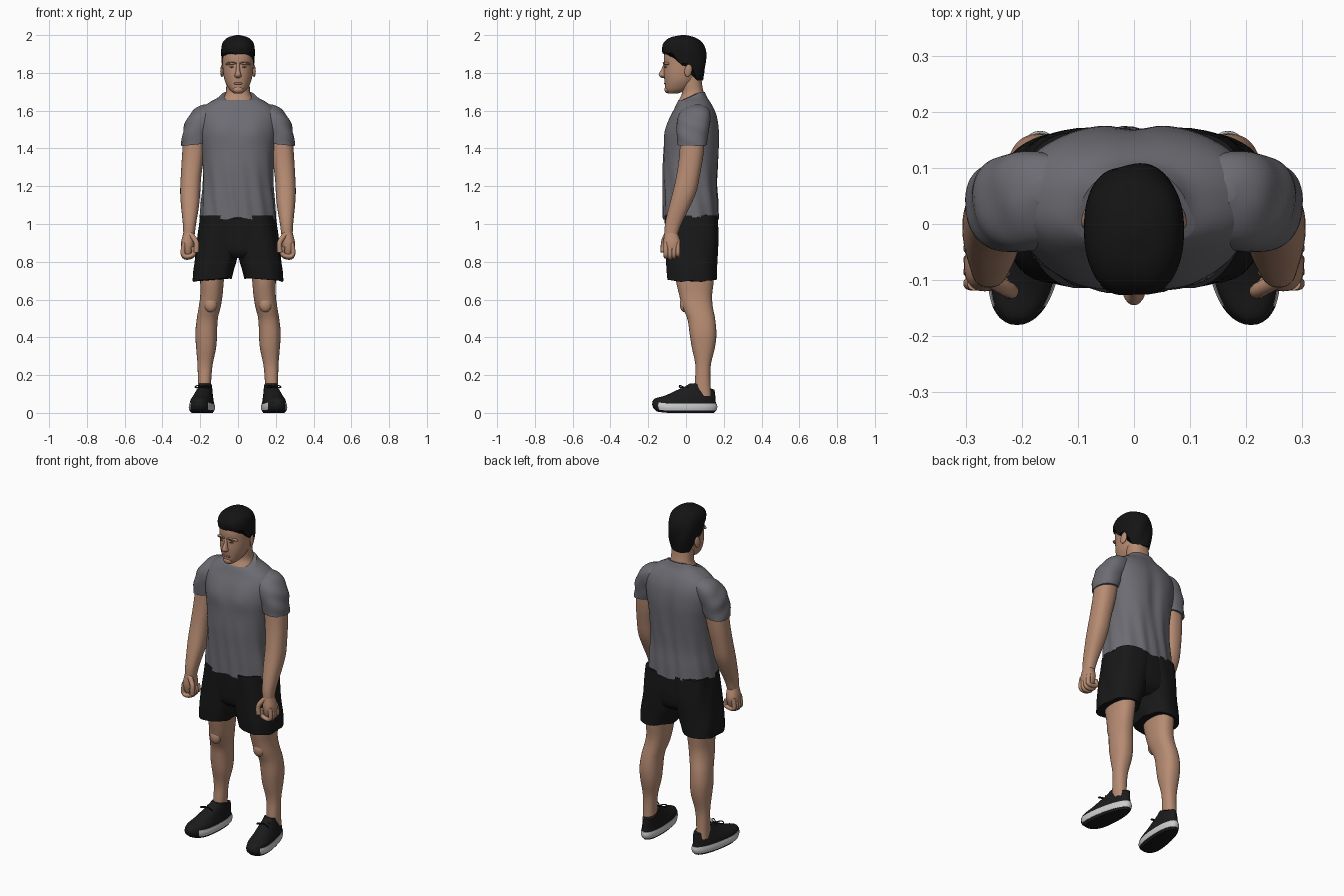
import bpy, bmesh, math
from mathutils import Vector

if "Cube" in bpy.data.objects:
    bpy.data.objects.remove(bpy.data.objects["Cube"], do_unlink=True)


def material(name, r, g, b):
    m = bpy.data.materials.new(name)
    m.use_nodes = True
    m.diffuse_color = (r, g, b, 1)
    shader = m.node_tree.nodes["Principled BSDF"]
    shader.inputs["Base Color"].default_value = (r, g, b, 1)
    shader.inputs["Roughness"].default_value = 0.8
    return m


SKIN = material("skin", 0.47, 0.26, 0.17)
LIPS = material("lips", 0.36, 0.17, 0.12)
BROW = material("brow_brown", 0.1, 0.055, 0.035)
SHIRT = material("shirt_grey", 0.15, 0.15, 0.17)
CLOTH = material("shorts_black", 0.009, 0.009, 0.009)
HAIR = material("hair_black", 0.007, 0.007, 0.007)
SHOE = material("shoe_black", 0.011, 0.011, 0.012)
SOLE = material("sole_light_grey", 0.6, 0.6, 0.6)


def ramp(a, b, x):
    t = min(1, max(0, (x - a) / (b - a)))
    return t * t * (3 - 2 * t)


def bump(x, centre, width):
    return math.exp(-((x - centre) / width) ** 2)


def section(rings, z):
    """Smoothly interpolated extents (x0, x1, y0, y1) at height z."""
    last = len(rings) - 1
    i = max(0, min(last - 1, sum(r[0] <= z for r in rings) - 1))
    a, b = rings[i], rings[i + 1]
    h = b[0] - a[0]
    t = min(1, max(0, (z - a[0]) / h))

    def slope(k, j):
        p, q = rings[max(k - 1, 0)], rings[min(k + 1, last)]
        return (q[j] - p[j]) / (q[0] - p[0])
    s = t * t * (3 - 2 * t)
    return [a[j] * (1 - s) + b[j] * s + h * t * (1 - t)
            * ((1 - t) * slope(i, j) - t * slope(i + 1, j)) for j in range(1, 5)]


def finish(obj):
    bpy.ops.object.select_all(action="DESELECT")
    obj.select_set(True)
    bpy.context.view_layer.objects.active = obj
    if obj.type == "CURVE":
        bpy.ops.object.convert(target="MESH")
    bpy.ops.object.shade_smooth_by_angle(angle=math.radians(50))


def loft(name, mats, rings, n=2.3, rows=24, cols=48, side=1, lo=None, hi=None, warp=None, rule=None):
    """Stacked superellipses; lo and hi shift the end edges by facing (1 front, -1 back)."""
    bm = bmesh.new()
    grid = []
    for r in range(rows + 1):
        t = 0.5 - 0.5 * math.cos(math.pi * r / rows)
        row = []
        for c in range(cols):
            a = math.tau * c / cols
            ca, sa = math.cos(a), math.sin(a)
            z0 = rings[0][0] + (lo(-sa) if lo else 0)
            z1 = rings[-1][0] + (hi(-sa) if hi else 0)
            z = z0 + t * (z1 - z0)
            x0, x1, y0, y1 = section(rings, z)
            x = (x0 + x1) / 2 + (x1 - x0) / 2 * math.copysign(abs(ca) ** (2 / n), ca)
            y = (y0 + y1) / 2 + (y1 - y0) / 2 * math.copysign(abs(sa) ** (2 / n), sa)
            if warp:
                x, y, z = warp(x, y, z)
            row.append(bm.verts.new((x * side, y, z)))
        grid.append(row)
    for p, q in zip(grid, grid[1:]):
        for c in range(cols):
            d = (c + 1) % cols
            bm.faces.new((p[c], p[d], q[d], q[c]))
    bm.faces.new(grid[0])
    bm.faces.new(grid[-1])
    bmesh.ops.recalc_face_normals(bm, faces=bm.faces)
    if rule:
        for f in bm.faces:
            f.material_index = rule(f.calc_center_median())
    mesh = bpy.data.meshes.new(name)
    bm.to_mesh(mesh)
    bm.free()
    for m in mats:
        mesh.materials.append(m)
    obj = bpy.data.objects.new(name, mesh)
    bpy.context.collection.objects.link(obj)
    finish(obj)


def tube(name, mat, points, radius, side=1):
    data = bpy.data.curves.new(name, "CURVE")
    data.dimensions, data.bevel_depth, data.bevel_resolution = "3D", radius, 3
    data.use_fill_caps = True
    s = data.splines.new("NURBS")
    s.points.add(len(points) - 1)
    for p, (x, y, z) in zip(s.points, points):
        p.co = (x * side, y, z, 1)
    s.order_u, s.use_endpoint_u, s.resolution_u = 3, True, 6
    data.materials.append(mat)
    obj = bpy.data.objects.new(name, data)
    bpy.context.collection.objects.link(obj)
    finish(obj)


def blob(name, mat, loc, size, turn=(0, 0, 0)):
    bpy.ops.mesh.primitive_uv_sphere_add(segments=20, ring_count=12, location=loc, rotation=turn)
    obj = bpy.context.object
    obj.name, obj.scale = name, size
    obj.data.materials.append(mat)
    finish(obj)


def centred(rows):
    return [(z, -w, w, y0, y1) for z, w, y0, y1 in rows]


# Shirt body with chest, spine and hanging folds
def shirt_warp(x, y, z):
    a = math.atan2(y - 0.02, x)
    fold = 0.004 * math.sin(13 * a + 11 * z) * ramp(1.45, 1.1, z)
    x, y = x + fold * math.cos(a), y + fold * math.sin(a)
    if y < 0:
        y -= 0.01 * bump(abs(x), 0.085, 0.06) * bump(z, 1.5, 0.07)
    else:
        y -= 0.012 * bump(x, 0, 0.035) * bump(z, 1.4, 0.18)
    return x, y, z + 0.006 * math.sin(7 * a) * ramp(1.12, 1.03, z)


loft("shirt_body", [SHIRT], centred([
    (1.03, .2, -.12, .172), (1.1, .195, -.121, .17), (1.2, .186, -.122, .166), (1.3, .187, -.123, .171),
    (1.4, .195, -.118, .177), (1.48, .208, -.11, .178), (1.56, .213, -.086, .168), (1.61, .195, -.062, .15),
    (1.645, .15, -.046, .13), (1.67, .105, -.03, .113), (1.7, .076, -.01, .1)]),
    n=2.4, rows=48, cols=96, hi=lambda f: -.045 * ramp(-.6, .8, f), warp=shirt_warp)

# Shorts hips
loft("shorts_hips", [CLOTH], centred([
    (.82, .1, -.07, .12), (.85, .2, -.095, .155), (.92, .212, -.105, .168), (1.05, .194, -.112, .166)]), n=2.5)

# Neck and head
loft("neck", [SKIN], centred([
    (1.6, .12, -.05, .12), (1.65, .088, -.04, .107), (1.69, .066, -.022, .095), (1.74, .062, -.025, .085),
    (1.8, .062, -.03, .08)]))
loft("head", [SKIN], centred([
    (1.692, .022, -.097, -.04), (1.71, .044, -.108, .01), (1.75, .067, -.113, .05), (1.79, .077, -.117, .075),
    (1.84, .082, -.116, .09), (1.9, .082, -.115, .09), (1.95, .065, -.09, .07), (1.98, .03, -.05, .03)]),
    n=2.2, rows=32)
loft("nose", [SKIN], centred([
    (1.772, .008, -.125, -.1), (1.782, .019, -.141, -.1), (1.795, .015, -.144, -.1), (1.82, .01, -.13, -.1),
    (1.848, .009, -.119, -.1)]), rows=12, cols=20)
blob("lips", LIPS, (0, -.107, 1.744), (.026, .009, .007))
blob("chin", SKIN, (0, -.098, 1.712), (.027, .016, .019))

# Hair cap, with the hairline rising from nape to ears to forehead
loft("hair", [HAIR], centred([
    (1.76, .073, -.09, .088), (1.84, .085, -.112, .104), (1.9, .089, -.124, .106), (1.94, .087, -.128, .096),
    (1.97, .075, -.11, .075), (1.99, .048, -.075, .04), (2, .01, -.025, .0)]),
    rows=32, cols=72, lo=lambda f: .09 * ramp(-.65, -.1, f) + .055 * ramp(.15, .5, f),
    warp=lambda x, y, z: (x, y + .003 * math.sin(60 * x + 30 * z), z))


# Shoe outline toes out, narrows to the heel and lifts at the toe
def shoe_warp(x, y, z):
    return .187 + (x - .19) * (1 - .9 * y) - .12 * y, y, z + 1.3 * max(0, -y - .08) ** 2


for s, label in ((1, "left"), (-1, "right")):
    # Face details
    blob(label + "_ear", SKIN, (.084 * s, .012, 1.812), (.009, .02, .034), (-.2, 0, .25 * s))
    blob(label + "_brow_ridge", SKIN, (.036 * s, -.104, 1.85), (.032, .016, .009), (0, .1 * s, .25 * s))
    blob(label + "_eyebrow", BROW, (.037 * s, -.115, 1.853), (.022, .006, .003), (0, .08 * s, .3 * s))
    blob(label + "_eye", BROW, (.034 * s, -.109, 1.831), (.012, .005, .004), (0, 0, .25 * s))

    # Sleeve and arm
    loft(label + "_sleeve", [SHIRT], [
        (1.42, .166, .3, -.045, .11), (1.5, .14, .29, -.05, .122), (1.56, .11, .268, -.045, .13),
        (1.6, .1, .238, -.025, .125), (1.62, .11, .212, .005, .11), (1.633, .14, .18, .04, .08)],
        side=s, warp=lambda x, y, z: (x + .003 * math.sin(70 * z + 30 * y), y, z + .1 * (.23 - x) * ramp(1.5, 1.42, z)))
    loft(label + "_arm", [SKIN], [
        (.94, .23, .289, -.114, -.045), (1, .222, .292, -.111, -.024), (1.1, .206, .302, -.088, .025),
        (1.17, .2, .306, -.07, .055), (1.25, .195, .303, -.052, .072), (1.35, .18, .297, -.037, .09),
        (1.45, .166, .288, -.03, .1), (1.55, .14, .262, -.02, .11)], side=s, rows=32)

    # Hand with curled fingers
    loft(label + "_palm", [SKIN], [
        (.845, .245, .285, -.11, -.04), (.865, .236, .3, -.116, -.034), (.9, .23, .302, -.12, -.028),
        (.955, .23, .289, -.113, -.045)], side=s, rows=14, cols=28)
    for k, finger in enumerate(("index", "middle", "ring", "little")):
        y = -.106 + .021 * k
        drop = (.006, 0, .004, .014)[k]
        tube(f"{label}_{finger}_finger", SKIN, [(.285, y, .9), (.296, y, .85), (.284, y, .82 + drop),
             (.245, y, .825 + drop), (.228, y, .85), (.24, y, .88)], .0125, s)
    tube(label + "_thumb", SKIN, [(.255, -.1, .95), (.228, -.115, .92), (.216, -.121, .89), (.222, -.12, .85)], .014, s)

    # Shorts leg with a wavy hem
    loft(label + "_shorts_leg", [CLOTH], [
        (.705, .035, .238, -.1, .16), (.76, .022, .236, -.104, .162), (.83, .004, .226, -.106, .166),
        (.92, -.02, .214, -.108, .17), (1.045, -.03, .198, -.112, .168)], n=2.5, side=s, rows=30,
        warp=lambda x, y, z: (x + .003 * math.sin(50 * y + 20 * z), y + .003 * math.sin(45 * x + 12 * z),
                              z + (.08 * (.14 - x) + .004 * math.sin(60 * y)) * ramp(.8, .7, z)))

    # Leg
    loft(label + "_leg", [SKIN], [
        (.09, .142, .214, .045, .135), (.15, .143, .213, .046, .13), (.25, .135, .214, .05, .131),
        (.35, .115, .222, .03, .154), (.42, .111, .226, .019, .161), (.5, .107, .218, .007, .154),
        (.56, .092, .208, -.02, .142), (.62, .082, .2, -.035, .138), (.7, .075, .2, -.053, .147),
        (.82, .06, .2, -.06, .15)], side=s, rows=40)
    blob(label + "_kneecap", SKIN, (.145 * s, -.008, .575), (.034, .025, .042))

    # Shoe
    loft(label + "_outsole", [SHOE], [(0, .138, .242, -.155, .148), (.014, .129, .251, -.172, .16)],
         side=s, rows=4, warp=shoe_warp)
    loft(label + "_midsole", [SOLE, SHOE], [(.012, .128, .252, -.172, .16), (.03, .126, .254, -.179, .166),
         (.05, .13, .25, -.176, .162)], side=s, rows=8, warp=shoe_warp, rule=lambda c: int(c.y < -.145))
    loft(label + "_shoe_upper", [SHOE], [
        (.045, .131, .249, -.18, .16), (.068, .134, .246, -.163, .156), (.09, .139, .238, -.112, .155),
        (.115, .143, .229, -.06, .152), (.135, .146, .222, -.015, .147), (.155, .148, .218, .02, .137)],
        side=s, hi=lambda f: -.03 * ramp(.5, -.7, f), warp=shoe_warp)
    for k in range(4):
        y, z = -.08 + .026 * k, .105 + .0125 * k
        tube(f"{label}_lace_{k + 1}", SHOE, [(.17, y + .012, z - .008), (.19, y, z + .003), (.21, y + .012, z - .008)], .004, s)
    for d in (-1, 1):
        tube(f"{label}_lace_loop_{'inner' if d < 0 else 'outer'}", SHOE, [(.188, -.015, .138), (.188 + .03 * d, -.04, .15),
             (.188 + .045 * d, -.03, .128), (.188, -.015, .138)], .003, s)
